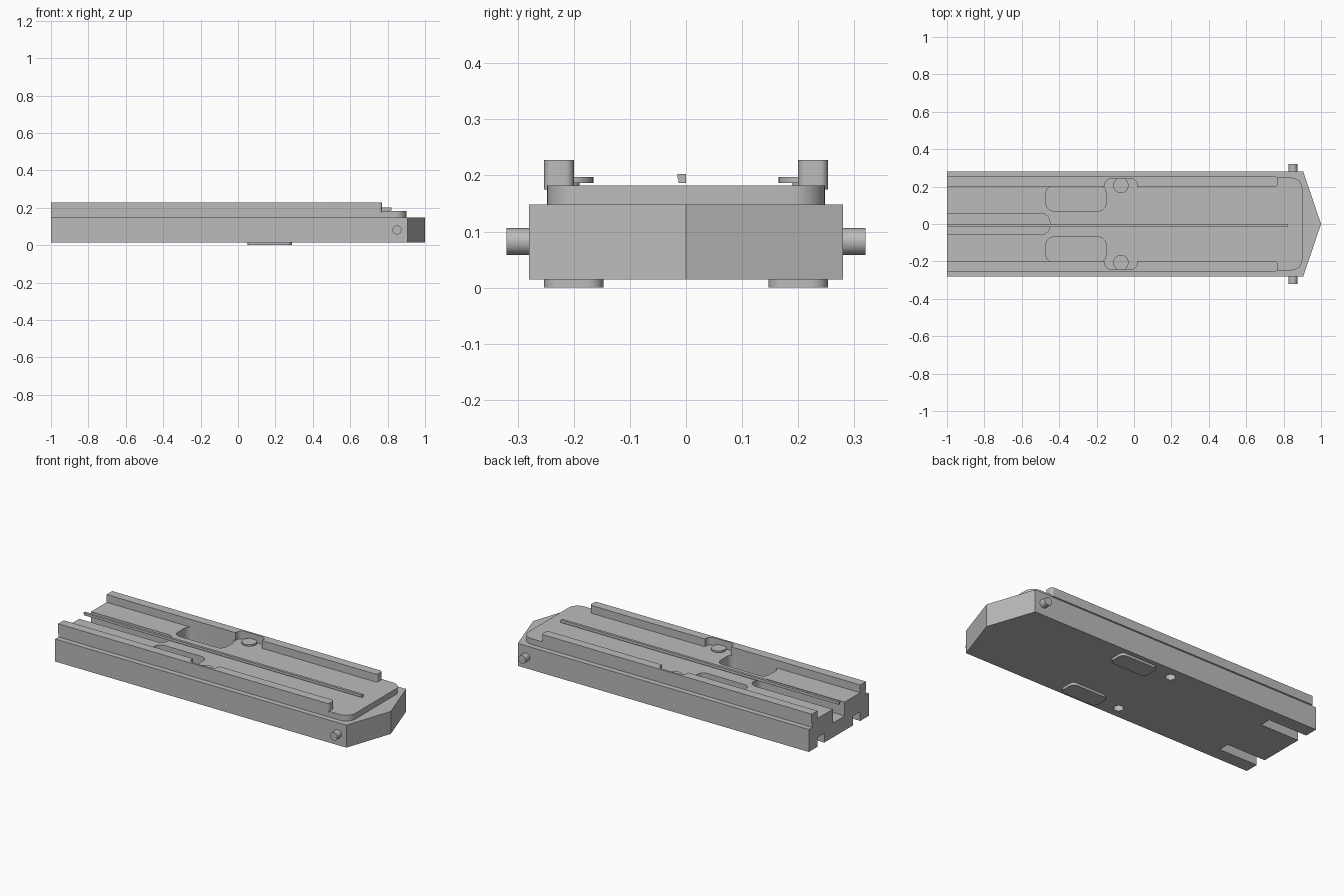
import bpy, bmesh, math

cube = bpy.data.objects.get("Cube")
if cube:
    bpy.data.objects.remove(cube, do_unlink=True)

grey = bpy.data.materials.new("satin grey")
grey.use_nodes = True
colour = (0.5, 0.5, 0.5, 1)
grey.diffuse_color = colour
grey.node_tree.nodes["Principled BSDF"].inputs["Base Color"].default_value = colour


def rounded(x0, x1, y0, y1, left=0.0, right=0.0, steps=8):
    """Rectangle outline with separate radii at its left and right ends."""
    corners = [(x1, y1, right, 0), (x0, y1, left, 1), (x0, y0, left, 2), (x1, y0, right, 3)]
    pts = []
    for x, y, r, q in corners:
        if r == 0:
            pts.append((x, y))
            continue
        cx = x - r if x == x1 else x + r
        cy = y - r if y == y1 else y + r
        for i in range(steps + 1):
            a = (q + i / steps) * math.pi / 2
            pts.append((cx + r * math.cos(a), cy + r * math.sin(a)))
    return pts


def prism(name, pts, z0, z1):
    """Extrude a flat outline from z0 to z1."""
    bm = bmesh.new()
    face = bm.faces.new([bm.verts.new((x, y, z0)) for x, y in pts])
    top = bmesh.ops.extrude_face_region(bm, geom=[face])["geom"]
    verts = [v for v in top if isinstance(v, bmesh.types.BMVert)]
    bmesh.ops.translate(bm, verts=verts, vec=(0, 0, z1 - z0))
    bmesh.ops.recalc_face_normals(bm, faces=bm.faces[:])
    mesh = bpy.data.meshes.new(name)
    bm.to_mesh(mesh)
    bm.free()
    mesh.materials.append(grey)
    ob = bpy.data.objects.new(name, mesh)
    bpy.context.collection.objects.link(ob)
    return ob


def cylinder(name, loc, radius, depth, rot=(0, 0, 0)):
    bpy.ops.mesh.primitive_cylinder_add(vertices=32, radius=radius, depth=depth,
                                        location=loc, rotation=rot)
    ob = bpy.context.object
    ob.name = name
    ob.data.materials.append(grey)
    return ob


def activate(ob):
    bpy.ops.object.select_all(action="DESELECT")
    ob.select_set(True)
    bpy.context.view_layer.objects.active = ob


def cut(ob, cutters):
    activate(ob)
    for c in cutters:
        c.hide_render = True
        mod = ob.modifiers.new("cut", "BOOLEAN")
        mod.operation = "DIFFERENCE"
        mod.solver = "EXACT"
        mod.object = c
        bpy.ops.object.modifier_apply(modifier=mod.name)


def mirror_y(pts, side):
    return [(x, y * side) for x, y in pts]


# Main body with pointed nose, and the raised deck on it
body = prism("body", [(-1, -0.28), (0.905, -0.28), (1, 0), (0.905, 0.28), (-1, 0.28)], 0.015, 0.148)
deck = prism("deck", rounded(-1, 0.9, -0.248, 0.248, 0, 0.06), 0.148, 0.182)

# Central channel, open at the rear end
top_cutters = [prism("channel_cutter", rounded(-1.1, -0.45, -0.055, 0.055, 0, 0.045), 0.10, 0.3)]
under_cutters = []

for side, label in ((1, "back"), (-1, "front")):
    # Deep pockets in the deck
    pocket = mirror_y(rounded(-0.47, -0.15, 0.07, 0.205, 0.04, 0.04), side)
    top_cutters.append(prism(label + "_pocket_cutter", pocket, 0.10, 0.19))

    # Underside grooves and button bores
    groove = mirror_y(rounded(-1.1, -0.75, 0.135, 0.2), side)
    under_cutters.append(prism(label + "_groove_cutter", groove, -0.1, 0.07))
    under_cutters.append(cylinder(label + "_bore_cutter", (-0.07, side * 0.21, 0.03), 0.027, 0.16))

    # Guide rail with a relief around the button
    rail = prism(label + "_rail", mirror_y(rounded(-1, 0.77, 0.2, 0.253, 0, 0.015), side), 0.175, 0.228)
    relief = prism(label + "_relief_cutter",
                   mirror_y(rounded(-0.155, 0.017, 0.12, 0.241, 0.03, 0.03), side), 0.17, 0.3)
    cut(rail, [relief])
    bpy.data.objects.remove(relief, do_unlink=True)

    # Button disc on its stem
    cylinder(label + "_button", (-0.07, side * 0.206, 0.192), 0.041, 0.01)
    cylinder(label + "_button_stem", (-0.07, side * 0.21, 0.17), 0.02, 0.036)

    # Side pin and underside pad
    cylinder(label + "_side_pin", (0.85, side * 0.295, 0.082), 0.024, 0.05, (math.pi / 2, 0, 0))
    prism(label + "_pad", mirror_y(rounded(0.05, 0.29, 0.147, 0.253, 0.03, 0.03), side), 0, 0.02)

cut(body, top_cutters + under_cutters)
cut(deck, top_cutters)
for c in top_cutters + under_cutters:
    bpy.data.objects.remove(c, do_unlink=True)

# Thin rod along the middle, with a wider cap
prism("centre_rod", rounded(-1, 0.82, -0.013, 0), 0.187, 0.195)
prism("centre_rod_cap", rounded(-1, 0.82, -0.015, 0), 0.195, 0.203)

for ob in bpy.context.collection.objects:
    if ob.type == "MESH":
        activate(ob)
        bpy.ops.object.shade_smooth_by_angle(angle=math.radians(30))
